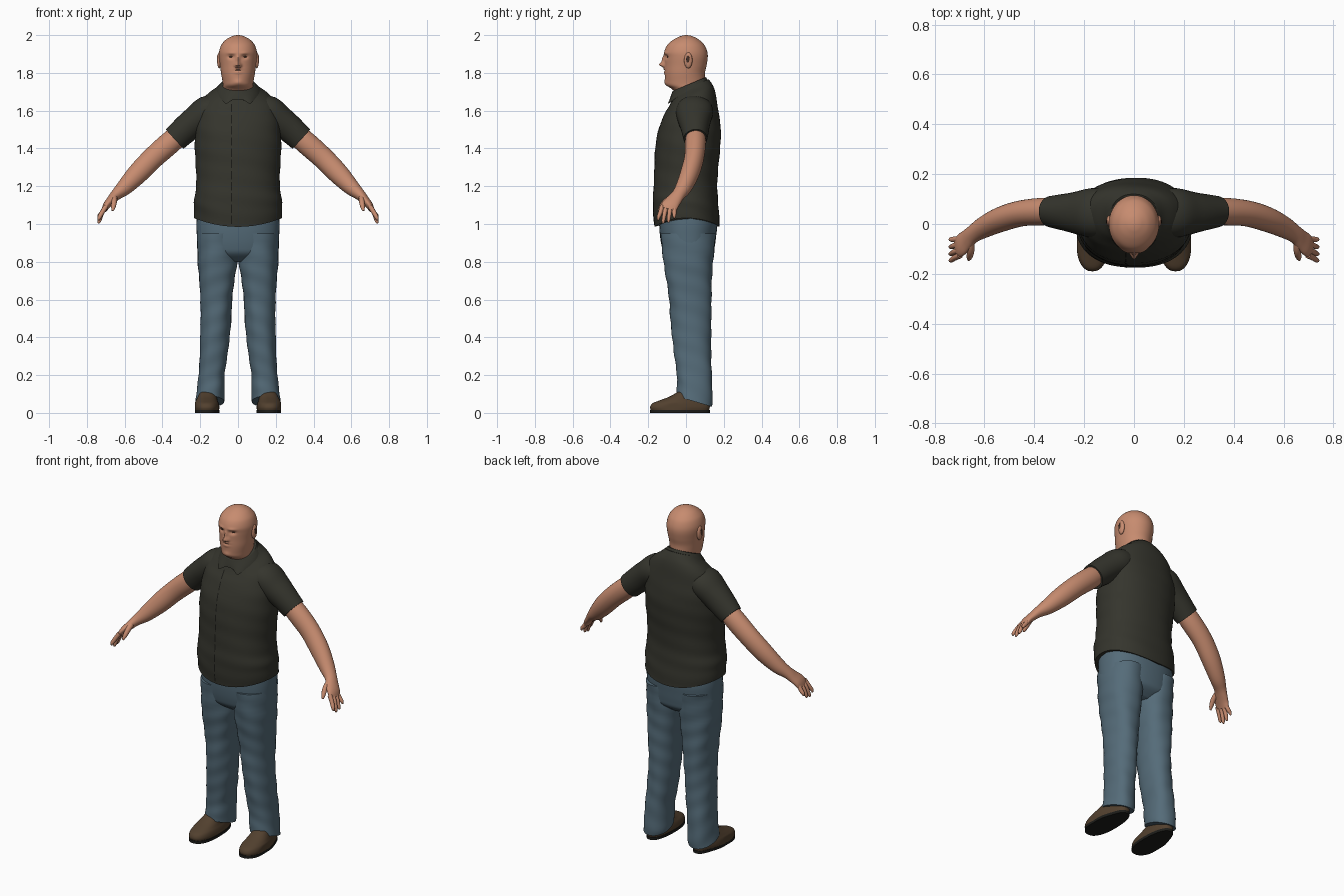
import bpy, bmesh, math
from mathutils import Vector
from mathutils.bvhtree import BVHTree

cube = bpy.data.objects.get("Cube")
if cube:
    bpy.data.objects.remove(cube, do_unlink=True)


def material(name, r, g, b):
    m = bpy.data.materials.new(name)
    m.use_nodes = True
    m.diffuse_color = (r, g, b, 1)
    shader = next(n for n in m.node_tree.nodes if n.type == "BSDF_PRINCIPLED")
    shader.inputs["Base Color"].default_value = (r, g, b, 1)
    shader.inputs["Roughness"].default_value = 0.8
    return m


skin = material("skin", 0.57, 0.26, 0.16)
cloth = material("dark olive cloth", 0.035, 0.035, 0.026)
seam_dark = material("dark seam", 0.01, 0.01, 0.008)
denim = material("blue denim", 0.09, 0.148, 0.19)
leather = material("brown leather", 0.085, 0.052, 0.028)
rubber = material("black rubber", 0.012, 0.012, 0.01)
eye_dark = material("dark brown eye", 0.06, 0.03, 0.02)


def fade(start, end, value):
    t = min(1, max(0, (value - start) / (end - start)))
    return t * t * (3 - 2 * t)


def bell(d, width):
    return math.exp(-(d / width) ** 2)


def spline(rows, steps):
    """Smooth in-between rows through the given stations."""
    out = []
    for i in range(len(rows) - 1):
        p, q, r, s = (rows[min(max(k, 0), len(rows) - 1)] for k in (i - 1, i, i + 1, i + 2))
        for j in range(steps):
            t = j / steps
            out.append([b + t * ((c - a) / 2 + t * ((a - 2.5 * b + 2 * c - d / 2)
                        + t * (1.5 * (b - c) + (d - a) / 2))) for a, b, c, d in zip(p, q, r, s)])
    return out + [list(rows[-1])]


def finish(bm, name, mat, sharp=50):
    bmesh.ops.recalc_face_normals(bm, faces=bm.faces)
    mesh = bpy.data.meshes.new(name)
    bm.to_mesh(mesh)
    bm.free()
    mesh.materials.append(mat)
    mesh.shade_smooth()
    mesh.set_sharp_from_angle(angle=math.radians(sharp))
    obj = bpy.data.objects.new(name, mesh)
    bpy.context.collection.objects.link(obj)
    return obj


def loft(name, mat, rows, seg=32, steps=4, power=2.0, flat=False, side=1, warp=None, fold=0):
    """Skin rings (x, y, z, width radius, depth radius) along a path."""
    rows = spline(rows, steps)
    mids = [Vector(r[:3]) for r in rows]
    bm = bmesh.new()
    rings = []
    for i, row in enumerate(rows):
        t = Vector((0, 0, 1))
        if not flat:
            t = (mids[min(i + 1, len(mids) - 1)] - mids[max(i - 1, 0)]).normalized()
        v = Vector((0, 1, 0))
        v = (v - t * t.dot(v)).normalized()
        u = v.cross(t)
        ring = []
        for k in range(seg):
            a = math.tau * k / seg
            c, s = math.cos(a), math.sin(a)
            grow = 1 + fold * math.sin(3 * a + 37 * row[2]) * math.sin(23 * row[2] - a)
            p = (mids[i] + u * row[3] * grow * math.copysign(abs(c) ** (2 / power), c)
                 + v * row[4] * grow * math.copysign(abs(s) ** (2 / power), s))
            if warp:
                warp(p)
            ring.append(bm.verts.new((p.x * side, p.y, p.z)))
        rings.append(ring)
    for low, high in zip(rings, rings[1:]):
        for k in range(seg):
            n = (k + 1) % seg
            bm.faces.new((low[k], low[n], high[n], high[k]))
    bm.faces.new(rings[0])
    bm.faces.new(rings[-1])
    return finish(bm, name, mat)


def level(z, front, back, inner, outer):
    return ((inner + outer) / 2, (front + back) / 2, z, (outer - inner) / 2, (back - front) / 2)


def centred(rows):
    return [level(z, f, b, -w, w) for z, f, b, w in rows]


def ball(name, mat, centre, size, side):
    bm = bmesh.new()
    bmesh.ops.create_uvsphere(bm, u_segments=20, v_segments=12, radius=1)
    for v in bm.verts:
        v.co = Vector((side * (centre[0] + v.co.x * size[0]),
                       centre[1] + v.co.y * size[1], centre[2] + v.co.z * size[2]))
    return finish(bm, name, mat)


# Head and neck: bumps are (x, z, width, height, forward amount)
FACE = [(0, 1.843, .013, .013, .028), (0, 1.87, .009, .02, .014), (.014, 1.838, .007, .007, .008),
        (.036, 1.885, .016, .010, -.011), (.035, 1.905, .022, .007, .005),
        (0, 1.819, .022, .004, .006), (0, 1.803, .02, .005, .006),
        (0, 1.811, .024, .003, -.005), (0, 1.75, .025, .014, .006)]


def shape_face(p):
    if p.y < -.03:
        p.y -= sum(amt * bell(abs(p.x) - x, w) * bell(p.z - z, h) for x, z, w, h, amt in FACE)


loft("head", skin, centred([
    (1.64, -.045, .1, .085), (1.69, -.055, .1, .085), (1.715, -.075, .101, .082),
    (1.735, -.104, .101, .08), (1.76, -.11, .1, .083), (1.80, -.113, .1, .09),
    (1.84, -.113, .109, .095), (1.88, -.114, .115, .1), (1.91, -.115, .113, .1),
    (1.94, -.104, .102, .092), (1.96, -.088, .087, .08), (1.98, -.06, .063, .059),
    (1.993, -.033, .037, .034), (1.998, -.016, .02, .018), (2, -.001, .003, .002)]),
    seg=128, steps=6, flat=True, warp=shape_face)


# Shirt body with a curved hem and a tilted neckline
def shape_shirt(p):
    p.z += .045 * (p.x / .23) ** 2 * (1 - fade(.99, 1.2, p.z))
    p.z += .35 * (p.y - .03) * fade(1.58, 1.72, p.z)


torso = loft("shirt_body", cloth, centred([
    (.985, -.168, .178, .232), (1.06, -.174, .175, .235), (1.13, -.176, .17, .232),
    (1.2, -.172, .166, .222), (1.3, -.167, .17, .222), (1.4, -.162, .18, .228),
    (1.5, -.146, .185, .226), (1.58, -.115, .175, .217), (1.64, -.09, .163, .2),
    (1.68, -.075, .15, .165), (1.71, -.066, .135, .12), (1.735, -.06, .12, .095)]),
    seg=64, steps=5, power=2.2, flat=True, warp=shape_shirt, fold=.012)


# Collar with two drooping points
def shape_collar(p):
    droop = (1 - fade(1.705, 1.735, p.z)) * bell(abs(p.x) - .065, .028) * (p.y < 0)
    p.z += .42 * (p.y - .02) - .03 * droop
    p.y -= .024 * droop


loft("collar", cloth, centred([
    (1.705, -.086, .125, .118), (1.722, -.08, .115, .107), (1.742, -.07, .106, .09)]),
    seg=72, steps=4, flat=True, warp=shape_collar)

# Dashed placket seam laid on the shirt front
tree = BVHTree.FromPolygons([v.co for v in torso.data.vertices],
                            [p.vertices[:] for p in torso.data.polygons])
bm = bmesh.new()
last = None
for i in range(46):
    z = 1.0 + i * .0148
    pair = []
    for x in (-.037, -.031):
        hit = tree.ray_cast(Vector((x, -1, z)), Vector((0, 1, 0)))[0]
        if hit:
            pair.append(bm.verts.new((x, hit.y - .0015, z)))
    if last and len(pair) == 2 and i % 4:
        bm.faces.new((*last, pair[1], pair[0]))
    last = pair if len(pair) == 2 else None
finish(bm, "placket_seam", seam_dark)

# Hips of the jeans
loft("jeans_hips", denim, centred([
    (.8, -.06, .09, .13), (.84, -.112, .14, .2), (.88, -.128, .152, .214),
    (.94, -.138, .16, .218), (1, -.142, .166, .22), (1.07, -.142, .16, .215)]),
    seg=48, power=2.3, flat=True)


def shape_leg(p):
    p.z -= .3 * (p.y - .045) * (1 - fade(.06, .25, p.z))


def shape_shoe(p):
    heel = fade(-.08, .1, p.y)
    p.x += (.155 - p.x) * .2 * heel + .012 * (1 - heel)
    p.x = min(p.x, .228)


SHOE = [level(.014, -.186, .122, .088, .222), level(.03, -.19, .126, .086, .224),
        level(.05, -.178, .125, .09, .22), level(.066, -.14, .123, .096, .214),
        level(.085, -.09, .12, .1, .208), level(.11, -.045, .115, .105, .2)]
SOLE = [level(z, -.19, .126, .085, .224) for z in (0, .016)]
LEG = [level(.06, -.05, .138, .075, .224), level(.1, -.048, .14, .07, .22),
       level(.2, -.05, .138, .07, .21), level(.3, -.062, .134, .056, .203),
       level(.4, -.072, .132, .045, .2), level(.5, -.082, .133, .036, .197),
       level(.6, -.09, .136, .03, .2), level(.7, -.105, .138, .018, .206),
       level(.8, -.119, .143, .004, .213), level(.95, -.132, .156, -.002, .214)]
SLEEVE = [(.1, .045, 1.615, .065, .09), (.16, .045, 1.595, .085, .1), (.22, .045, 1.55, .079, .088),
          (.28, .048, 1.5, .074, .074), (.335, .05, 1.45, .07, .062)]
ARM = [(.29, .05, 1.49, .055, .05), (.36, .05, 1.43, .06, .055), (.45, .043, 1.35, .058, .052),
       (.53, .02, 1.268, .055, .05), (.6, -.012, 1.195, .043, .043), (.645, -.04, 1.155, .03, .036),
       (.67, -.062, 1.128, .024, .04), (.694, -.084, 1.1, .02, .045), (.708, -.094, 1.075, .014, .043)]
THUMB = [(.655, -.06, 1.15, .016, .016), (.655, -.105, 1.122, .015, .015),
         (.66, -.132, 1.09, .012, .011), (.664, -.144, 1.07, .005, .005)]
# Finger: base depth, tip depth, tip height
FINGERS = {"index": (-.126, -.146, 1.02), "middle": (-.104, -.12, 1.003),
           "ring": (-.082, -.092, 1.008), "little": (-.062, -.062, 1.03)}

# Limbs, ears, eyes and shoes on both sides
for label, side in (("left", 1), ("right", -1)):
    loft(label + "_sleeve", cloth, SLEEVE, side=side, fold=.015)
    loft(label + "_arm", skin, ARM, side=side)
    loft(label + "_thumb", skin, THUMB, seg=14, side=side)
    for finger, (base, tip, low) in FINGERS.items():
        path = [(.698, base, 1.095, .013, .012), (.72, (base + tip) / 2, 1.06, .012, .0115),
                (.734, tip, low + .014, .01, .009), (.738, tip, low, .004, .004)]
        loft(f"{label}_{finger}_finger", skin, path, seg=14, side=side)
    loft(label + "_jeans_leg", denim, LEG, seg=40, steps=6, power=2.25, flat=True,
         side=side, warp=shape_leg, fold=.03)
    loft(label + "_shoe", leather, SHOE, seg=40, power=2.4, flat=True, side=side, warp=shape_shoe)
    loft(label + "_sole", rubber, SOLE, seg=40, steps=1, power=2.4, flat=True, side=side, warp=shape_shoe)
    ball(label + "_ear", skin, (.099, .012, 1.866), (.012, .022, .042), side)
    ball(label + "_ear_hollow", eye_dark, (.109, .01, 1.872), (.003, .009, .02), side)
    ball(label + "_eye", eye_dark, (.036, -.096, 1.885), (.011, .005, .0035), side)
